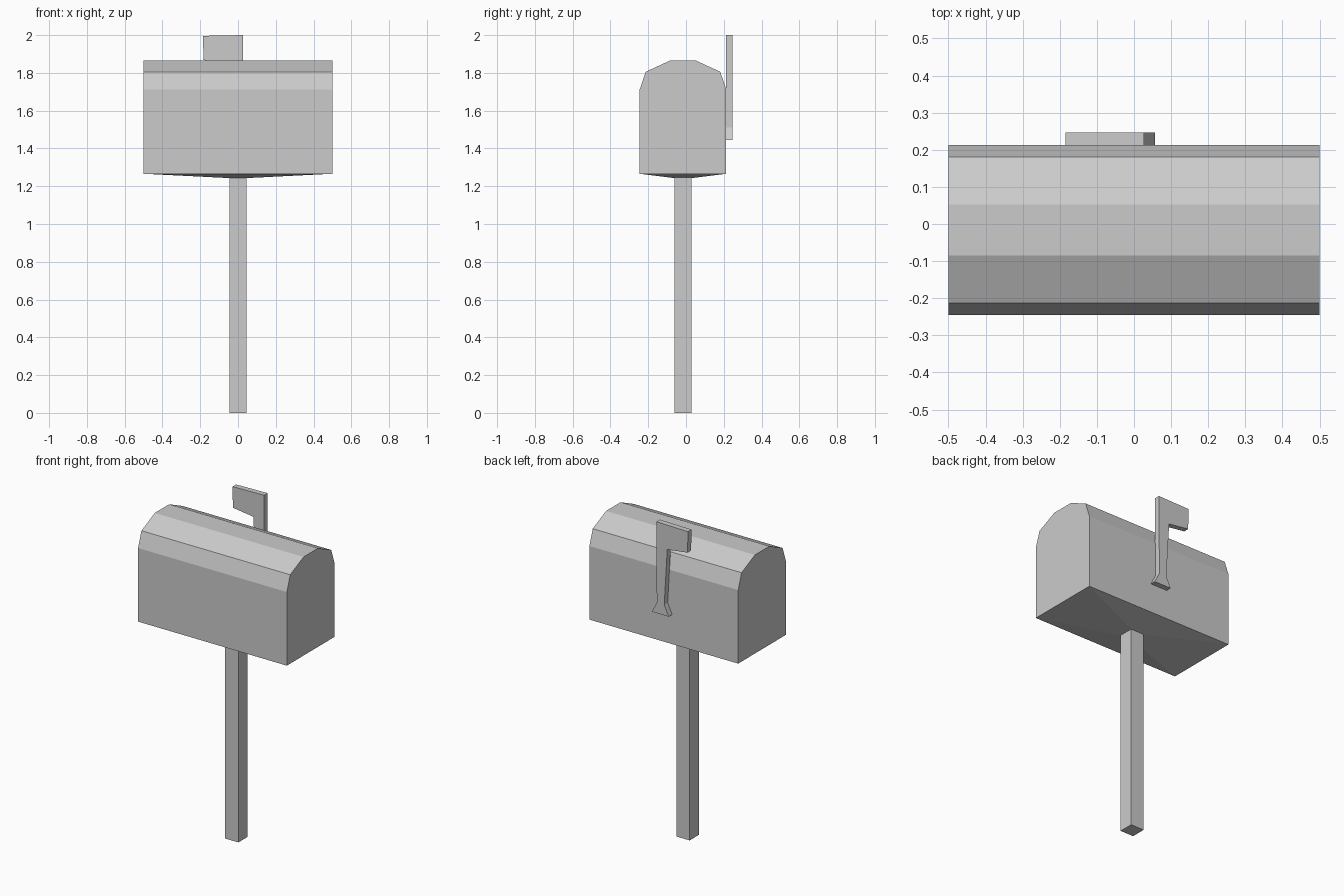
import bpy, bmesh

if "Cube" in bpy.data.objects:
    bpy.data.objects.remove(bpy.data.objects["Cube"])

CY = -0.016      # centre line of the box and post
POST = 0.045     # half width of the post
POST_TOP = 1.243


def prism(profile, offset):
    """Extrude a closed 3D outline along an offset vector."""
    bm = bmesh.new()
    face = bm.faces.new([bm.verts.new(p) for p in profile])
    ext = bmesh.ops.extrude_face_region(bm, geom=[face], use_keep_orig=True)
    moved = [g for g in ext["geom"] if isinstance(g, bmesh.types.BMVert)]
    bmesh.ops.translate(bm, verts=moved, vec=offset)
    return bm


def finish(name, bm):
    bmesh.ops.recalc_face_normals(bm, faces=bm.faces[:])
    mesh = bpy.data.meshes.new(name)
    bm.to_mesh(mesh)
    bm.free()
    obj = bpy.data.objects.new(name, mesh)
    bpy.context.collection.objects.link(obj)
    return obj


# Mailbox: faceted arch profile, mirrored about its centre line
half = [(0.229, 1.266), (0.229, 1.713), (0.197, 1.806), (0.069, 1.865)]
outline = half + [(-y, z) for y, z in reversed(half)]
bm = prism([(-0.5, CY + y, z) for y, z in outline], (1.0, 0, 0))

# Underside: the floor tapers down to the outline of the post
floor = min(bm.faces, key=lambda f: f.calc_center_median().z)
ext = bmesh.ops.extrude_discrete_faces(bm, faces=[floor])
floor = ext["faces"][0]
bm.verts.ensure_lookup_table()
rim = [v for v in bm.verts if abs(v.co.z - 1.266) < 1e-4]
inner = list(floor.verts)
for v in inner:
    sx = 1 if v.co.x > 0 else -1
    sy = 1 if v.co.y > CY else -1
    v.co = (sx * POST, CY + sy * POST, POST_TOP)
# close the sloping sides if the extrusion left them open
bmesh.ops.remove_doubles(bm, verts=bm.verts[:], dist=1e-5)
open_edges = [e for e in bm.edges if e.is_boundary]
if open_edges:
    bmesh.ops.bridge_loops(bm, edges=open_edges)
finish("mailbox_body", bm)

# Post
square = [(sx * POST, CY + sy * POST, 0)
          for sx, sy in ((-1, -1), (1, -1), (1, 1), (-1, 1))]
finish("post", prism(square, (0, 0, POST_TOP)))

# Flag: tapered arm with a flared foot and a paddle pointing to -x
flag = [(0.057, 1.445), (0.024, 1.51), (0.027, 2.0), (-0.185, 1.996),
        (-0.183, 1.868), (-0.046, 1.85), (-0.026, 1.51), (-0.056, 1.445)]
finish("signal_flag", prism([(x, 0.212, z) for x, z in flag], (0, 0.034, 0)))
